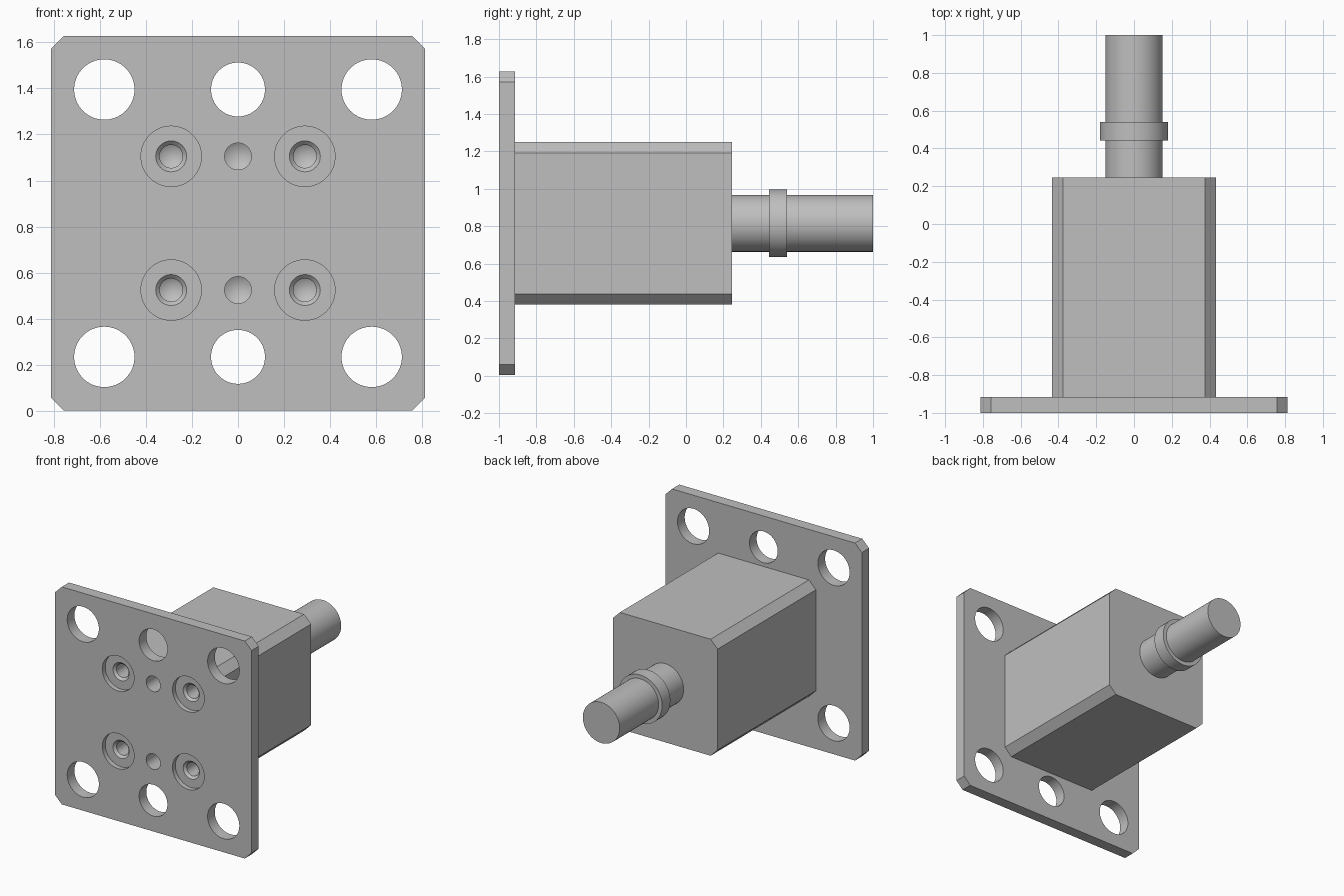
import bpy, bmesh, math
from mathutils import Matrix, Vector

cube = bpy.data.objects.get("Cube")
if cube:
    bpy.data.objects.remove(cube, do_unlink=True)

grey = bpy.data.materials.new("machined_grey")
grey.use_nodes = True
grey.diffuse_color = (0.52, 0.52, 0.52, 1)
grey.node_tree.nodes["Principled BSDF"].inputs["Base Color"].default_value = grey.diffuse_color

MID = 0.815          # height of the shaft axis
FRONT, JOINT, BACK = -1.0, -0.915, 0.245


def finish(name, bm):
    bmesh.ops.recalc_face_normals(bm, faces=bm.faces)
    mesh = bpy.data.meshes.new(name)
    bm.to_mesh(mesh)
    bm.free()
    mesh.materials.append(grey)
    obj = bpy.data.objects.new(name, mesh)
    bpy.context.collection.objects.link(obj)
    return obj


def chamfered_block(name, half_x, half_z, y0, y1, cut):
    """Block along y with its four long edges cut off."""
    bm = bmesh.new()
    bmesh.ops.create_cube(bm, size=1)
    bmesh.ops.scale(bm, vec=(2 * half_x, y1 - y0, 2 * half_z), verts=bm.verts)
    bmesh.ops.translate(bm, vec=(0, (y0 + y1) / 2, MID), verts=bm.verts)
    edges = [e for e in bm.edges if abs(e.verts[0].co.y - e.verts[1].co.y) > 0.01]
    bmesh.ops.bevel(bm, geom=edges, offset=cut, segments=1, affect='EDGES')
    return finish(name, bm)


def turned(name, x, z, profile, steps=64):
    """Turn (y, radius) points, starting and ending on the axis, about y."""
    bm = bmesh.new()
    verts = [bm.verts.new((r, y, 0)) for y, r in profile]
    edges = [bm.edges.new(pair) for pair in zip(verts, verts[1:])]
    bmesh.ops.spin(bm, geom=verts + edges, cent=(0, 0, 0), axis=(0, 1, 0),
                   angle=math.tau, steps=steps)
    bmesh.ops.remove_doubles(bm, verts=bm.verts, dist=0.0002)
    bmesh.ops.translate(bm, vec=(x, 0, z), verts=bm.verts)
    return finish(name, bm)


def smooth(obj):
    bpy.ops.object.select_all(action='DESELECT')
    obj.select_set(True)
    bpy.context.view_layer.objects.active = obj
    bpy.ops.object.shade_smooth_by_angle(angle=math.radians(25))


# Mounting plate and housing
plate = chamfered_block("mounting_plate", 0.812, 0.812, FRONT, JOINT, 0.056)
body = chamfered_block("housing", 0.433, 0.435, JOINT, BACK, 0.058)

# Hole cutters
OUT = FRONT - 0.05
through, blind = [], []
for side in (-1, 1):
    z_far, z_near = MID + side * 0.58, MID + side * 0.29
    for x, r in ((-0.58, 0.131), (0, 0.117), (0.58, 0.131)):
        through.append(turned("through_hole_cutter", x, z_far, [
            (OUT, 0), (OUT, r), (JOINT + 0.05, r), (JOINT + 0.05, 0)]))
    for x in (-0.29, 0.29):
        blind.append(turned("counterbore_cutter", x, z_near, [
            (OUT, 0), (OUT, 0.131), (FRONT + 0.035, 0.131), (FRONT + 0.035, 0.067),
            (FRONT + 0.052, 0.05), (FRONT + 0.23, 0.05), (FRONT + 0.26, 0)]))
    blind.append(turned("dowel_hole_cutter", 0, z_near, [
        (OUT, 0), (OUT, 0.058), (FRONT + 0.14, 0.058), (FRONT + 0.175, 0)]))


def drill(obj, cutters):
    for c in cutters:
        mod = obj.modifiers.new("hole", 'BOOLEAN')
        mod.operation = 'DIFFERENCE'
        mod.solver = 'EXACT'
        mod.object = c
    bpy.context.view_layer.update()
    graph = bpy.context.evaluated_depsgraph_get()
    mesh = bpy.data.meshes.new_from_object(obj.evaluated_get(graph))
    obj.modifiers.clear()
    obj.data = mesh


drill(plate, through + blind)
drill(body, blind)
for c in through + blind:
    bpy.data.objects.remove(c, do_unlink=True)

# Output shaft with its collar
shaft = turned("shaft", 0, MID, [(BACK, 0), (BACK, 0.152), (1, 0.152), (1, 0)])
collar = turned("shaft_collar", 0, MID, [
    (0.443, 0), (0.443, 0.181), (0.54, 0.181), (0.54, 0)])

for obj in (plate, body, shaft, collar):
    smooth(obj)
